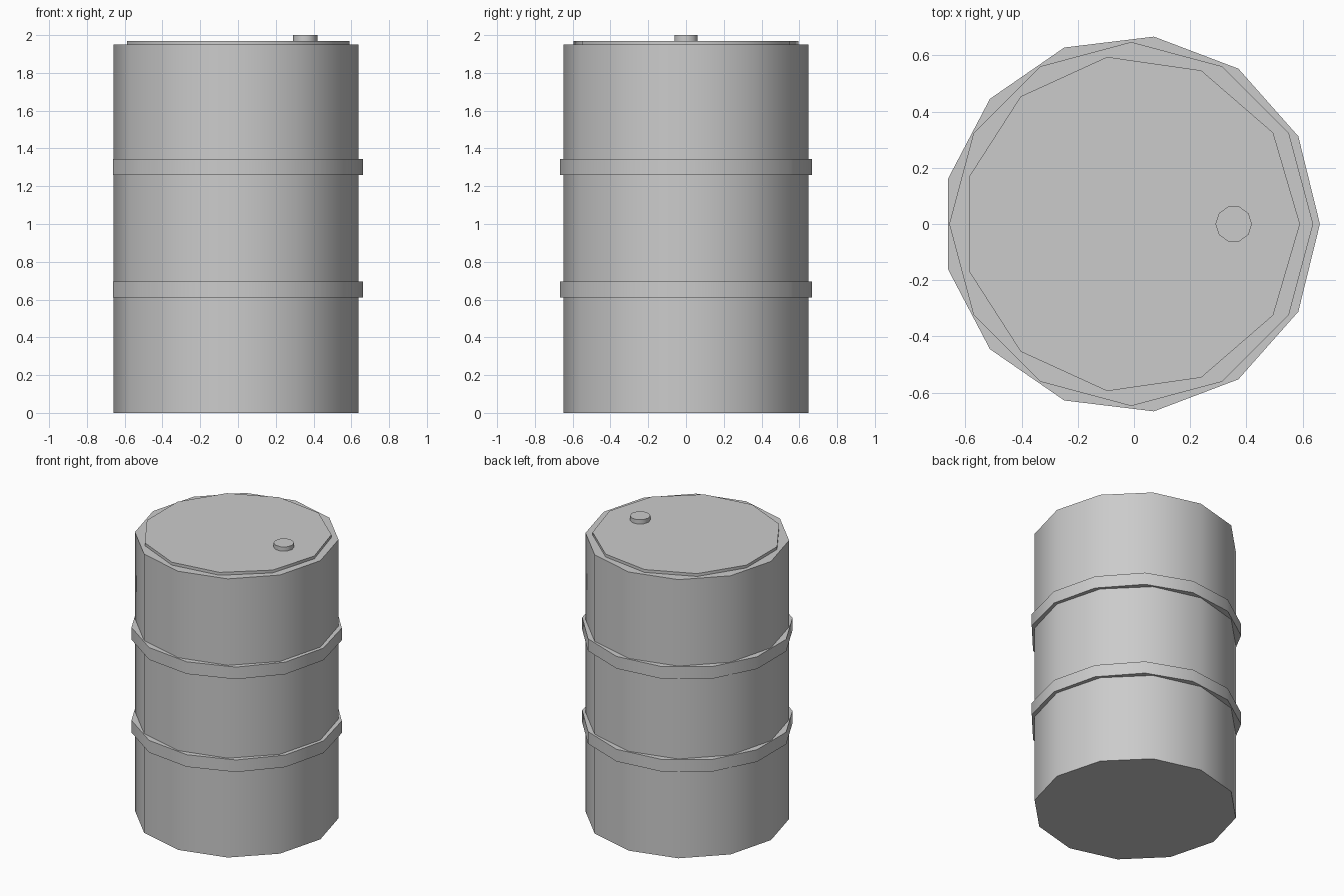
import bpy
import math

if "Cube" in bpy.data.objects:
    bpy.data.objects.remove(bpy.data.objects["Cube"])

CX = -0.01  # barrel axis, so the uneven polygon outline is centred

steel = bpy.data.materials.new("grey_steel")
steel.diffuse_color = (0.6, 0.6, 0.6, 1.0)
steel.use_nodes = True
steel.node_tree.nodes["Principled BSDF"].inputs["Base Color"].default_value = steel.diffuse_color


def drum(name, sides, radius, z0, z1, x=CX):
    """Closed prism with its first corner on +x, smooth around the side."""
    bpy.ops.mesh.primitive_cylinder_add(
        vertices=sides, radius=radius, depth=z1 - z0,
        location=(x, 0, (z0 + z1) / 2), rotation=(0, 0, -math.pi / 2))
    obj = bpy.context.object
    obj.name = name
    obj.data.materials.append(steel)
    bpy.ops.object.transform_apply(location=True, rotation=True, scale=True)
    bpy.ops.object.shade_smooth_by_angle(angle=math.radians(45))
    return obj


# Main barrel
drum("barrel_body", 12, 0.648, 0.0, 1.95)

# Two raised hoops
for name, z in (("lower_hoop", 0.61), ("upper_hoop", 1.26)):
    drum(name, 13, 0.672, z, z + 0.085)

# Raised lid and filler cap
drum("lid", 11, 0.601, 1.93, 1.97)
drum("filler_cap", 10, 0.065, 1.95, 2.0, x=0.355)
